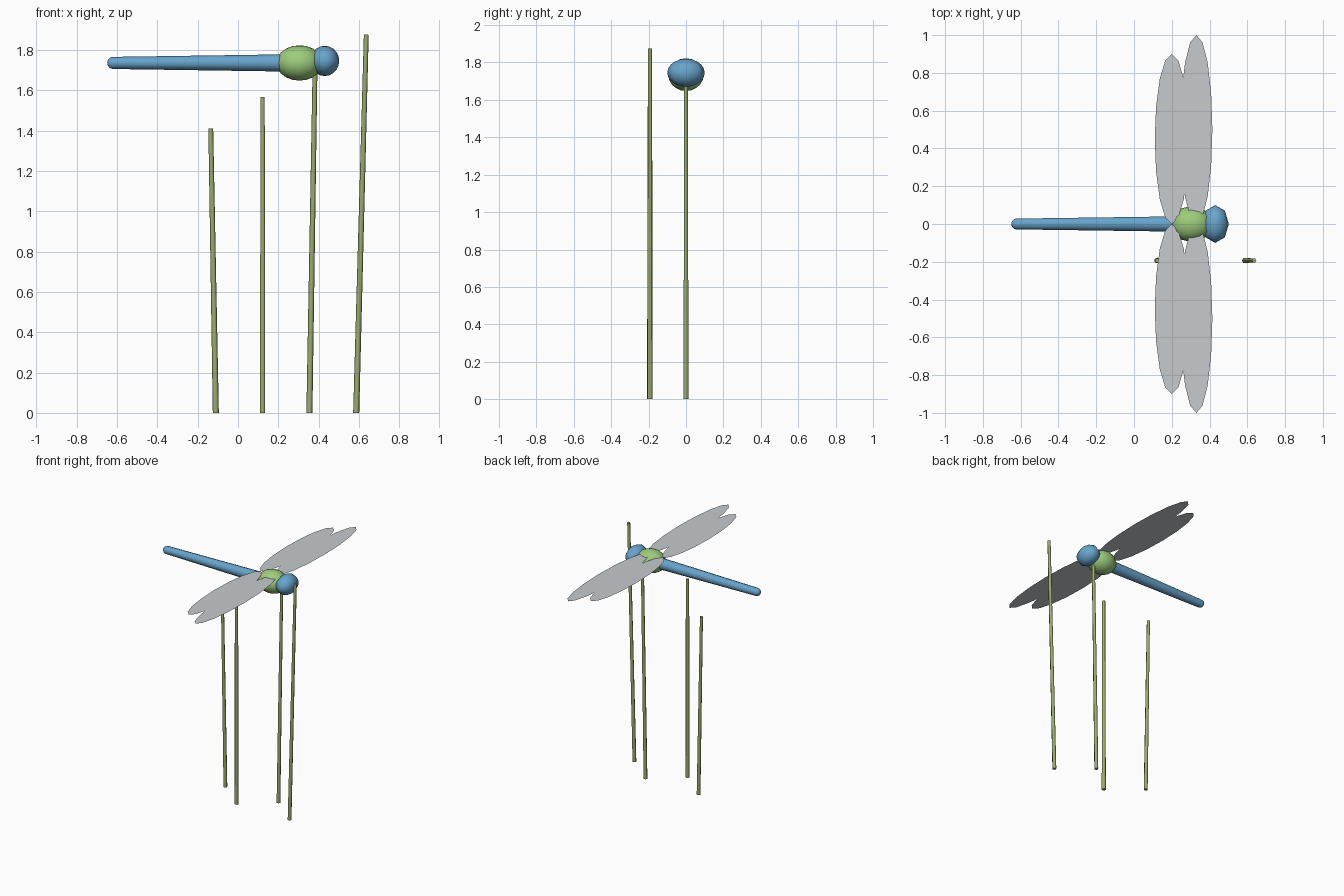
import bpy, bmesh, math
from mathutils import Vector, Matrix

old = bpy.data.objects.get("Cube")
if old:
    bpy.data.objects.remove(old, do_unlink=True)


def material(name, rgb):
    """Flat material from display-space colour, stored as linear values."""
    col = [((c / 255 + 0.055) / 1.055) ** 2.4 for c in rgb] + [1]
    m = bpy.data.materials.new(name)
    m.use_nodes = True
    m.diffuse_color = col
    m.node_tree.nodes["Principled BSDF"].inputs["Base Color"].default_value = col
    return m


BLUE = material("body blue", (104, 164, 204))
GREEN = material("thorax green", (157, 204, 124))
OLIVE = material("stalk olive", (156, 172, 110))
GREY = material("wing grey", (198, 203, 206))


def finish(name, bm, mat, smooth=True):
    mesh = bpy.data.meshes.new(name)
    bm.to_mesh(mesh)
    bm.free()
    mesh.materials.append(mat)
    ob = bpy.data.objects.new(name, mesh)
    bpy.context.scene.collection.objects.link(ob)
    if smooth:
        bpy.ops.object.select_all(action='DESELECT')
        ob.select_set(True)
        bpy.context.view_layer.objects.active = ob
        bpy.ops.object.shade_smooth_by_angle(angle=math.radians(62))
    return ob


def ellipsoid(name, centre, radii, mat, segments, rings):
    bm = bmesh.new()
    place = Matrix.Translation(centre) @ Matrix.Diagonal((*radii, 1))
    bmesh.ops.create_uvsphere(bm, u_segments=segments, v_segments=rings,
                              radius=1, matrix=place)
    return finish(name, bm, mat)


def rod(name, start, end, r1, r2, mat, segments):
    a, b = Vector(start), Vector(end)
    turn = (b - a).to_track_quat('Z', 'Y').to_matrix().to_4x4()
    bm = bmesh.new()
    bmesh.ops.create_cone(bm, cap_ends=True, segments=segments, radius1=r1,
                          radius2=r2, depth=(b - a).length,
                          matrix=Matrix.Translation((a + b) / 2) @ turn)
    return finish(name, bm, mat)


# Body
BODY_Z = 1.735
ellipsoid("head", (0.43, 0, 1.745), (0.072, 0.1, 0.075), BLUE, 8, 10)
ellipsoid("thorax", (0.305, 0, BODY_Z), (0.115, 0.095, 0.0875), GREEN, 12, 10)
rod("abdomen", (-0.62, 0, BODY_Z), (0.26, 0, BODY_Z), 0.03, 0.043, BLUE, 10)
ellipsoid("tail_tip", (-0.62, 0, BODY_Z), (0.03, 0.03, 0.03), BLUE, 10, 8)

# Wings: flat ellipses whose roots meet on the centre line
for pair, x, half_width, length, z in (("front", 0.33, 0.085, 1.0, 1.789),
                                       ("rear", 0.2, 0.09, 0.9, 1.787)):
    for side, s in (("left", 1), ("right", -1)):
        bm = bmesh.new()
        place = (Matrix.Translation((x, s * length / 2, z))
                 @ Matrix.Diagonal((half_width, length / 2, 1, 1)))
        bmesh.ops.create_circle(bm, cap_ends=True, segments=16, radius=1,
                                matrix=place)
        for f in bm.faces:
            f.normal_update()
            if f.normal.z < 0:
                f.normal_flip()
        finish(f"{pair}_{side}_wing", bm, GREY, smooth=False)

# Stalks: evenly spaced, alternating in depth, each taller than the last
for i, lean in enumerate((-0.025, 0, 0.028, 0.05)):
    x = -0.11 + 0.232 * i
    y = -0.193 * (i % 2)
    rod(f"stalk_{i + 1}", (x, y, 0), (x + lean, y, 1.41 + 0.155 * i),
        0.015, 0.012, OLIVE, 6)
